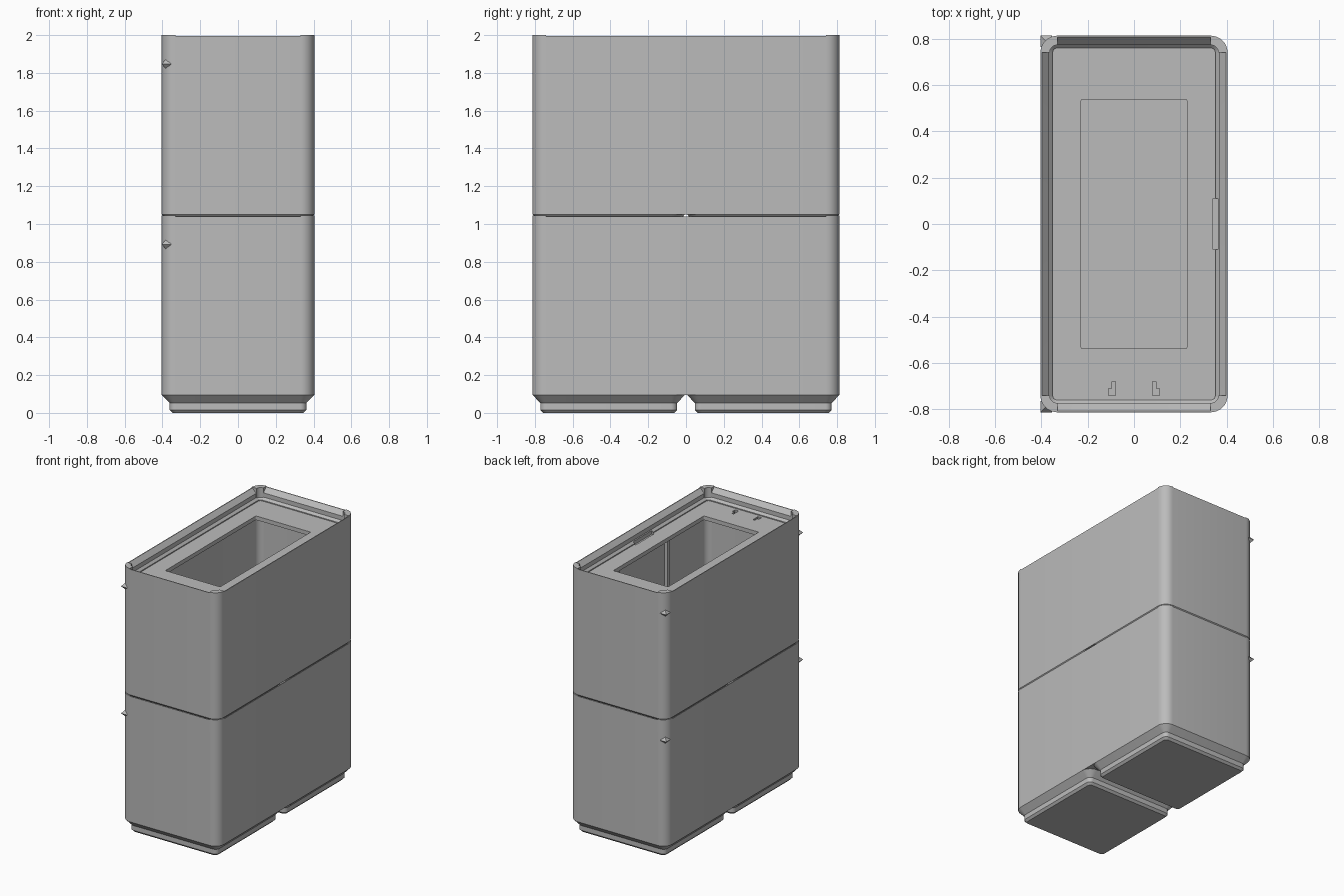
import bpy
import bmesh
from math import cos, sin, pi, radians

cube = bpy.data.objects.get("Cube")
if cube:
    bpy.data.objects.remove(cube, do_unlink=True)

grey = bpy.data.materials.new("light grey plastic")
grey.use_nodes = True
COLOUR = (0.5, 0.5, 0.5, 1)
grey.diffuse_color = COLOUR
grey.node_tree.nodes["Principled BSDF"].inputs["Base Color"].default_value = COLOUR

HX, HY, R = 0.404, 0.813, 0.073      # outer half sizes and corner radius
BASE, TOP, STEP = 0.096, 1.045, 0.955
LEDGE = 0.952
SEG = 8


def finish(name, bm, smooth=True):
    bmesh.ops.recalc_face_normals(bm, faces=bm.faces)
    me = bpy.data.meshes.new(name)
    bm.to_mesh(me)
    bm.free()
    ob = bpy.data.objects.new(name, me)
    bpy.context.collection.objects.link(ob)
    me.materials.append(grey)
    if smooth:
        bpy.ops.object.select_all(action='DESELECT')
        ob.select_set(True)
        bpy.context.view_layer.objects.active = ob
        bpy.ops.object.shade_smooth_by_angle(angle=radians(30))
    return ob


def ring(hx, hy, r, z, cy=0):
    """Points of a rounded rectangle."""
    pts = []
    for k, (sx, sy) in enumerate([(1, 1), (-1, 1), (-1, -1), (1, -1)]):
        for i in range(SEG + 1):
            a = (k + i / SEG) * pi / 2
            pts.append((sx * (hx - r) + r * cos(a), cy + sy * (hy - r) + r * sin(a), z))
    return pts


def loft(name, rings):
    bm = bmesh.new()
    loops = [[bm.verts.new(p) for p in pts] for pts in rings]
    for a, b in zip(loops, loops[1:]):
        for i in range(len(a)):
            j = (i + 1) % len(a)
            bm.faces.new((a[i], a[j], b[j], b[i]))
    bm.faces.new(loops[0])
    bm.faces.new(loops[-1])
    return finish(name, bm)


def add_box(bm, x0, x1, y0, y1, z0, z1):
    vs = bmesh.ops.create_cube(bm, size=1)["verts"]
    for v in vs:
        v.co = ((x0 + x1) / 2 + v.co.x * (x1 - x0),
                (y0 + y1) / 2 + v.co.y * (y1 - y0),
                (z0 + z1) / 2 + v.co.z * (z1 - z0))


def inset(d, z):
    return ring(HX - d, HY - d, max(R - d, 0.02), z)


def build_bin(label, dz):
    # Shell: outer wall, stacking lip, ledge with rectangular opening, hollow inside
    shell = loft(label + "_bin_shell", [
        inset(0, dz + BASE), inset(0, dz + TOP - 0.005),
        inset(0.006, dz + TOP - 0.005), inset(0.037, dz + TOP - 0.038),
        inset(0.037, dz + TOP - 0.07), inset(0.053, dz + TOP - 0.086),
        inset(0.053, dz + LEDGE),
        ring(0.228, 0.538, 0.006, dz + LEDGE),
        ring(0.228, 0.538, 0.006, dz + LEDGE - 0.03),
        inset(0.025, dz + LEDGE - 0.03), inset(0.025, dz + BASE + 0.04)])

    # Bracket slots in the ledge and a notch in the lip
    bm = bmesh.new()
    low, high = dz + LEDGE - 0.04, dz + LEDGE + 0.01
    for s in (-1, 1):
        add_box(bm, *sorted((s * 0.08, s * 0.11)), -0.74, -0.71, low, high)
        add_box(bm, *sorted((s * 0.08, s * 0.095)), -0.7101, -0.68, low, high)
    add_box(bm, 0.34, 0.362, -0.11, 0.11, dz + LEDGE - 0.01, dz + TOP - 0.05)
    cutter = finish(label + "_slot_cutter", bm, smooth=False)
    cutter.hide_render = True
    cutter.hide_viewport = True
    cutter.display_type = 'WIRE'
    cut = shell.modifiers.new("slots", 'BOOLEAN')
    cut.operation = 'DIFFERENCE'
    cut.solver = 'EXACT'
    cut.use_self = True
    cut.object = cutter

    # Raised flat corner pads of the lip
    bm = bmesh.new()
    for k, (sx, sy) in enumerate([(1, 1), (-1, 1), (-1, -1), (1, -1)]):
        cx, cy = sx * (HX - R), sy * (HY - R)
        angles = [(k + i / SEG) * pi / 2 for i in range(SEG + 1)]
        outline = [(cx + R * cos(a), cy + R * sin(a)) for a in angles]
        outline += [(cx + 0.033 * cos(a), cy + 0.033 * sin(a)) for a in reversed(angles)]
        lower = [bm.verts.new((x, y, dz + LEDGE)) for x, y in outline]
        upper = [bm.verts.new((x, y, dz + TOP)) for x, y in outline]
        n = len(outline)
        for i in range(n):
            j = (i + 1) % n
            bm.faces.new((lower[i], lower[j], upper[j], upper[i]))
        for i in range(SEG):
            for loop in (lower, upper):
                bm.faces.new((loop[i], loop[i + 1], loop[n - 2 - i], loop[n - 1 - i]))
    finish(label + "_lip_corners", bm)

    # Stepped feet
    for side, s in (("front", -1), ("back", 1)):
        cy = s * 0.409
        loft(f"{label}_{side}_foot", [
            ring(0.347, 0.347, 0.025, dz, cy),
            ring(0.362, 0.362, 0.033, dz + 0.016, cy),
            ring(0.362, 0.362, 0.033, dz + 0.052, cy),
            ring(HX, HX, R, dz + BASE, cy)])

    # Vertical ribs inside the left wall
    bm = bmesh.new()
    for y in (-0.3, 0.3):
        add_box(bm, 0.355, 0.385, y - 0.015, y + 0.015, dz + BASE + 0.04, dz + LEDGE - 0.03)
    finish(label + "_inner_ribs", bm, smooth=False)

    # Pointed tabs on the two right corners
    bm = bmesh.new()
    for s in (-1, 1):
        zc = dz + 0.892
        mid = [bm.verts.new((x, s * y, zc)) for x, y in
               ((-HX, HY), (-0.355, HY), (-0.355, 0.764), (-HX, 0.764))]
        for h in (-0.042, 0.042):
            tip = bm.verts.new((-0.367, s * 0.776, zc + h))
            for i in range(4):
                bm.faces.new((mid[i], mid[(i + 1) % 4], tip))
    finish(label + "_corner_tabs", bm, smooth=False)


build_bin("lower", 0)
build_bin("upper", STEP)
